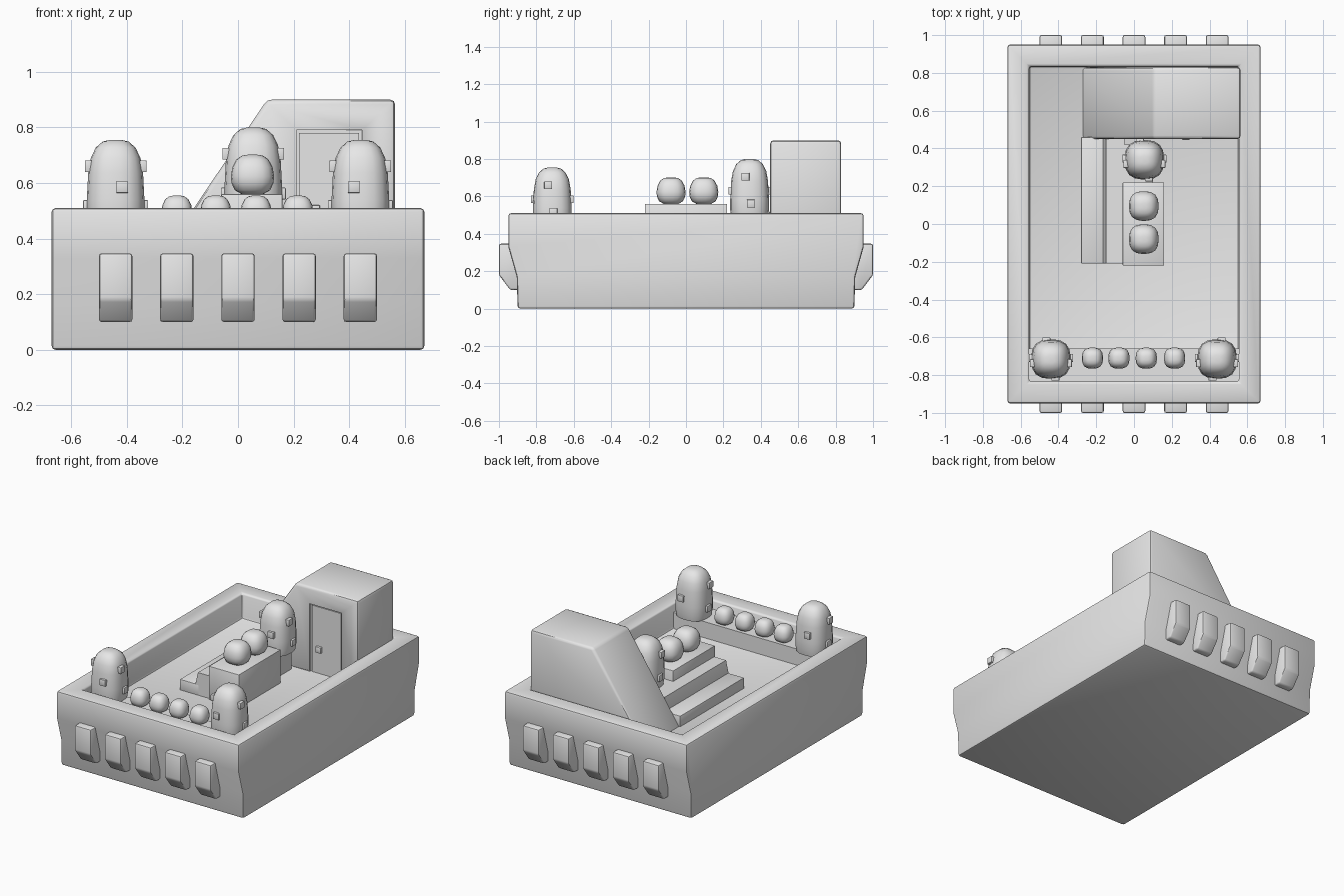
import bpy, bmesh, math
from mathutils import Vector

default = bpy.data.objects.get("Cube")
if default:
    bpy.data.objects.remove(default, do_unlink=True)

GREY = (0.8, 0.8, 0.8, 1)
grey = bpy.data.materials.new("plain_grey")
grey.use_nodes = True
grey.diffuse_color = GREY
for node in grey.node_tree.nodes:
    if node.type == 'BSDF_PRINCIPLED':
        node.inputs["Base Color"].default_value = GREY


def finish(name, bm, bevel=0.0, angle=40):
    bmesh.ops.recalc_face_normals(bm, faces=bm.faces)
    mesh = bpy.data.meshes.new(name)
    bm.to_mesh(mesh)
    bm.free()
    mesh.materials.append(grey)
    obj = bpy.data.objects.new(name, mesh)
    bpy.context.collection.objects.link(obj)
    bpy.ops.object.select_all(action='DESELECT')
    obj.select_set(True)
    bpy.context.view_layer.objects.active = obj
    if bevel:
        mod = obj.modifiers.new("soft_edges", 'BEVEL')
        mod.width = bevel
        mod.segments = 2
        mod.limit_method = 'ANGLE'
        mod.angle_limit = math.radians(35)
        bpy.ops.object.modifier_apply(modifier=mod.name)
    bpy.ops.object.shade_smooth_by_angle(angle=math.radians(angle))
    return obj


def prism(points, axis, lo, hi):
    """Extrude a 2D profile along x (points are y, z) or y (points are x, z)."""
    bm = bmesh.new()
    place = (lambda a, b: (lo, a, b)) if axis == 'x' else (lambda a, b: (a, lo, b))
    face = bm.faces.new([bm.verts.new(place(a, b)) for a, b in points])
    new = bmesh.ops.extrude_face_region(bm, geom=[face])["geom"]
    shift = (hi - lo, 0, 0) if axis == 'x' else (0, hi - lo, 0)
    bmesh.ops.translate(bm, vec=shift, verts=[g for g in new if isinstance(g, bmesh.types.BMVert)])
    bmesh.ops.recalc_face_normals(bm, faces=bm.faces)
    return bm


def box(name, x, y, z, bevel=0.0):
    return finish(name, prism([(x[0], z[0]), (x[1], z[0]), (x[1], z[1]), (x[0], z[1])],
                              'y', y[0], y[1]), bevel)


def dome(name, x, y, z, radius, height, profile, sides=20):
    """Loft of rounded-square rings; profile holds (radius share, height share)."""
    bm = bmesh.new()
    rings = []
    for r, h in profile:
        ring = []
        for i in range(sides):
            a = math.tau * (i + 0.5) / sides
            c, s = math.cos(a), math.sin(a)
            k = radius * r / (abs(c) ** 2.7 + abs(s) ** 2.7) ** (1 / 2.7)
            ring.append(bm.verts.new((x + k * c, y + k * s, z + height * h)))
        rings.append(ring)
    for low, high in zip(rings, rings[1:]):
        for i in range(sides):
            j = (i + 1) % sides
            bm.faces.new((low[i], low[j], high[j], high[i]))
    bm.faces.new(rings[0][::-1])
    bm.faces.new(rings[-1])
    return finish(name, bm, angle=50)


# Hull: profile across its length, with a sunken deck
FLOOR, RIM = 0.34, 0.51
half = [(0.90, 0), (0.905, 0.17), (0.95, 0.33), (0.95, RIM)]
bm = prism(half + [(-y, z) for y, z in reversed(half)], 'x', -0.67, 0.67)
top = max(bm.faces, key=lambda f: f.calc_center_median().z)
bmesh.ops.inset_region(bm, faces=[top], thickness=0.115, use_even_offset=True)
well = bmesh.ops.extrude_face_region(bm, geom=[top])["geom"]
bmesh.ops.translate(bm, vec=(0, 0, FLOOR - RIM),
                    verts=[g for g in well if isinstance(g, bmesh.types.BMVert)])
if top.is_valid:
    bmesh.ops.delete(bm, geom=[top], context='FACES_ONLY')
finish("hull", bm, 0.014)

# Row of bumpers on both ends
for end, side in (("front", -1), ("back", 1)):
    for i in range(5):
        x = (i - 2) * 0.22
        outline = [(0.88, 0.10), (0.94, 0.10), (1.0, 0.18), (1.0, 0.347), (0.88, 0.347)]
        finish(f"{end}_bumper_{i + 1}",
               prism([(side * y, z) for y, z in outline], 'x', x - 0.06, x + 0.06), 0.01)

# Cabin with a sloping side and a recessed door
cabin = finish("cabin", prism([(-0.28, FLOOR - 0.01), (0.565, FLOOR - 0.01), (0.565, 0.90),
                               (0.105, 0.90)], 'y', 0.45, 0.83), 0.018)
cutter = box("door_cutter", (0.21, 0.445), (0.40, 0.467), (FLOOR - 0.05, 0.79))
cutter.hide_render = True
bpy.context.view_layer.objects.active = cabin
cut = cabin.modifiers.new("door_recess", 'BOOLEAN')
cut.operation = 'DIFFERENCE'
cut.solver = 'EXACT'
cut.object = cutter
bpy.ops.object.modifier_apply(modifier=cut.name)
bpy.data.objects.remove(cutter, do_unlink=True)
box("door", (0.22, 0.435), (0.46, 0.48), (FLOOR, 0.78))
box("door_handle", (0.255, 0.295), (0.445, 0.47), (0.48, 0.52), 0.004)

# Steps, raised block and pedestal in the middle
box("lower_step", (-0.28, -0.14), (-0.21, 0.46), (FLOOR - 0.01, 0.41), 0.004)
finish("upper_step", prism([(-0.17, FLOOR), (-0.05, FLOOR), (-0.05, 0.49), (-0.147, 0.49),
                            (-0.165, 0.41)], 'y', -0.21, 0.46))
box("raised_block", (-0.06, 0.16), (-0.22, 0.22), (FLOOR - 0.01, 0.56), 0.004)
box("pedestal", (-0.06, 0.10), (0.21, 0.42), (FLOOR - 0.01, 0.49))

# Bench across the front
BENCH = 0.447
box("front_bench", (-0.557, 0.557), (-0.84, -0.66), (FLOOR - 0.01, BENCH))

# Round balls
ball = [(0.5, 0), (0.82, 0.1), (0.97, 0.28), (1, 0.45), (0.93, 0.68),
        (0.75, 0.87), (0.5, 0.97), (0.2, 1)]
for i, x in enumerate((-0.22, -0.08, 0.065, 0.215)):
    dome(f"small_ball_{i + 1}", x, -0.71, BENCH, 0.056, 0.108, ball)
for i, y in enumerate((-0.08, 0.095)):
    dome(f"large_ball_{i + 1}", 0.052, y, 0.56, 0.078, 0.142, ball)

# Domed figures with small square studs
figure = [(0.94, 0), (1, 0.12), (1, 0.3), (0.95, 0.62), (0.86, 0.79),
          (0.69, 0.91), (0.45, 0.98), (0.2, 1)]


def stud(name, x, y, z, along_x):
    a, b = (0.014, 0.021) if along_x else (0.021, 0.014)
    box(name, (x - a, x + a), (y - b, y + b), (z - 0.021, z + 0.021), 0.003)


for label, x, y, peak, turn in (("right", -0.44, -0.715, 0.755, 1),
                                ("left", 0.44, -0.715, 0.755, -1),
                                ("middle", 0.055, 0.34, 0.80, 1)):
    dome(f"{label}_figure", x, y, peak - 0.31, 0.104, 0.31, figure)
    for s, word in ((-1, "right"), (1, "left")):
        stud(f"{label}_upper_{word}_stud", x + s * 0.097, y - 0.022, peak - 0.095, True)
        stud(f"{label}_lower_{word}_stud", x + s * 0.103, y + 0.006, peak - 0.238, True)
    for s, word in ((-1, "front"), (1, "back")):
        stud(f"{label}_{word}_stud", x - s * turn * 0.024, y + s * 0.1, peak - 0.17, False)
